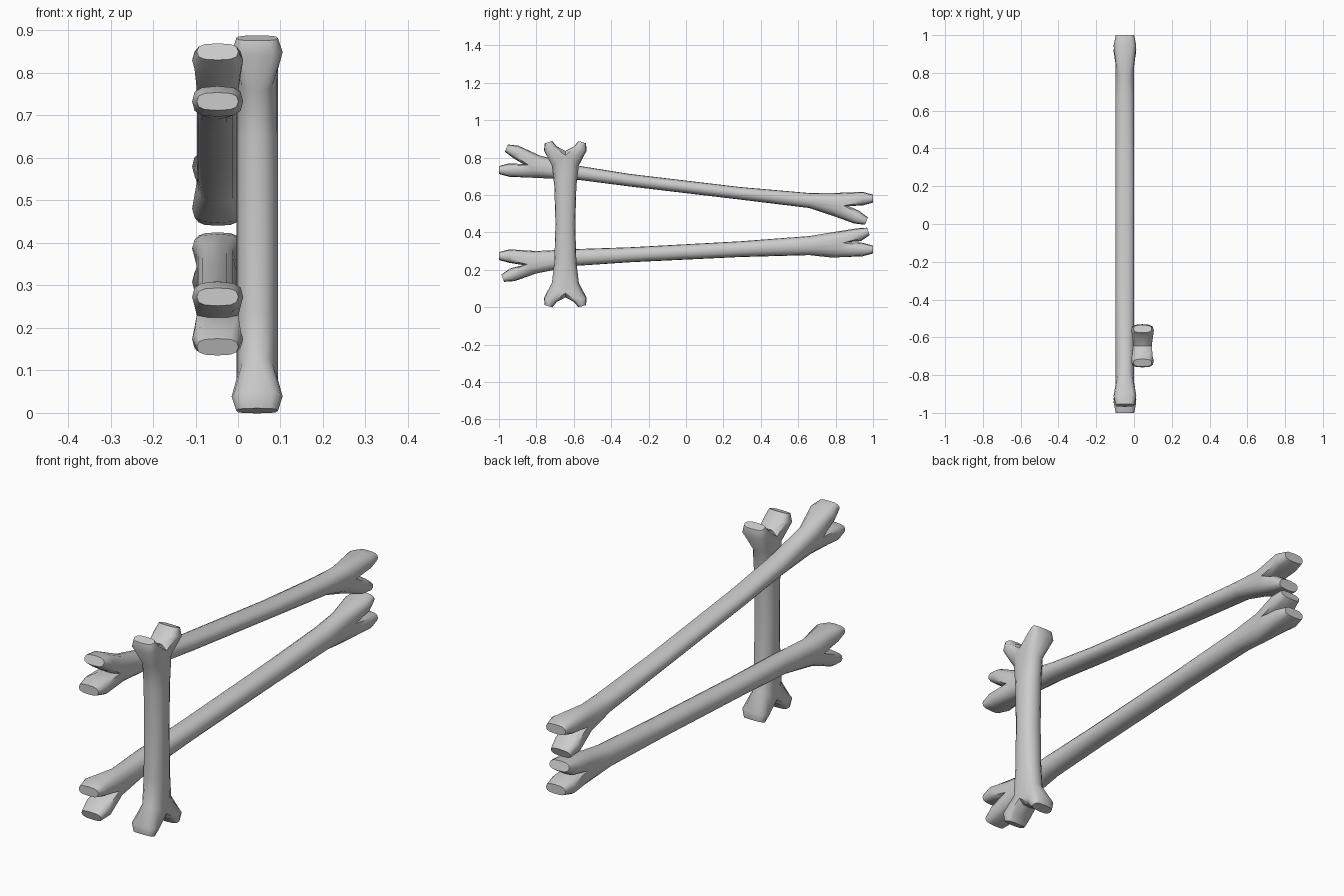
import bpy, bmesh, math
from mathutils import Vector

cube = bpy.data.objects.get("Cube")
if cube:
    bpy.data.objects.remove(cube, do_unlink=True)

bone_grey = bpy.data.materials.new("bone grey")
bone_grey.use_nodes = True
GREY = (0.6, 0.6, 0.6, 1)
bone_grey.diffuse_color = GREY
bone_grey.node_tree.nodes["Principled BSDF"].inputs["Base Color"].default_value = GREY

SIDES = 16
HALF = SIDES // 2
SHAFT_W, KNOB_W = 0.049, 0.06


def squared(value, power):
    """Push a sine or cosine outward for a boxier section."""
    return math.copysign(abs(value) ** power, value)


def build_bone(name, x, stations, ends, upright=False, reach=0.055):
    """Loft a shaft, then split each end ring into two knobs.
    stations: (along, low, high); ends: (notch, high_knob, low_knob),
    where a knob is (tip along, tip across, slope)."""
    bm = bmesh.new()

    def vert(off, p):
        y, z = (p.y, p.x) if upright else (p.x, p.y)
        return bm.verts.new((x + off, y, z))

    def bridge(one, two):
        n = len(one)
        for i in range(n):
            j = (i + 1) % n
            bm.faces.new((one[i], one[j], two[j], two[i]))

    def shaft_ring(along, low, high, notch=None):
        ring = []
        mid = Vector((along, (low + high) / 2))
        for k in range(SIDES):
            a = math.tau * k / SIDES
            c, s = math.cos(a), math.sin(a)
            p = mid + Vector((0, (high - low) / 2 * squared(s, 0.9)))
            if notch:
                # the groove between the knobs runs down the shaft sides
                p += (notch - mid) * 0.7 * c ** 4
            ring.append(vert(SHAFT_W * squared(c, 0.9), p))
        return ring

    def knob_ring(centre, outer, half, width, side):
        ring = []
        step = math.tau / (HALF + 4)
        for j in range(HALF + 4):
            a = math.pi / 2 + (j - HALF / 2) * step
            off = side * width * squared(math.cos(a), 0.7)
            ring.append(vert(off, centre + outer * half * squared(math.sin(a), 0.7)))
        return ring

    # shaft
    notches = [Vector(e[0]) for e in ends]
    rings = []
    for i, station in enumerate(stations):
        notch = notches[0] if i == 0 else notches[1] if i == len(stations) - 1 else None
        rings.append(shaft_ring(*station, notch))
    for one, two in zip(rings, rings[1:]):
        bridge(one, two)

    # forked ends
    for ring, notch, end, way in zip((rings[0], rings[-1]), notches, ends, (-1, 1)):
        saddle = [vert(SHAFT_W * f, notch) for f in (-0.5, 0, 0.5)]
        halves = (ring[:HALF + 1] + saddle, ring[HALF:] + ring[:1] + saddle[::-1])
        for base, (along, across, slope), side in zip(halves, end[1:], (1, -1)):
            aim = Vector((way, slope)).normalized()
            outer = Vector((-aim.y, aim.x)) * way * side
            tip = Vector((along, across))
            bulge = knob_ring(tip - aim * reach, outer, 0.036, KNOB_W, side)
            cap = knob_ring(tip, outer, 0.021, SHAFT_W, side)
            bridge(base, bulge)
            bridge(bulge, cap)
            bm.faces.new(cap)

    bmesh.ops.recalc_face_normals(bm, faces=bm.faces)
    mesh = bpy.data.meshes.new(name)
    bm.to_mesh(mesh)
    bm.free()
    mesh.materials.append(bone_grey)
    obj = bpy.data.objects.new(name, mesh)
    bpy.context.collection.objects.link(obj)
    bpy.ops.object.select_all(action='DESELECT')
    obj.select_set(True)
    bpy.context.view_layer.objects.active = obj
    bpy.ops.object.shade_smooth_by_angle(angle=math.radians(50))


# Two long bones lying front to back
build_bone("upper_long_bone", -0.048,
           [(-0.78, 0.69, 0.81), (-0.57, 0.68, 0.755), (-0.3, 0.645, 0.712),
            (0.29, 0.575, 0.642), (0.66, 0.53, 0.61), (0.78, 0.49, 0.61)],
           [((-0.87, 0.765), (-0.96, 0.85, 0.4), (-1, 0.733, 0)),
            ((0.87, 0.54), (1, 0.58, 0), (0.965, 0.46, -0.4))])
build_bone("lower_long_bone", -0.048,
           [(-0.8, 0.18, 0.3), (-0.6, 0.22, 0.31), (-0.3, 0.24, 0.32),
            (0.29, 0.268, 0.352), (0.66, 0.278, 0.38), (0.78, 0.265, 0.4)],
           [((-0.87, 0.225), (-1, 0.273, 0), (-0.98, 0.155, -0.35)),
            ((0.865, 0.348), (0.975, 0.405, 0.35), (1, 0.308, 0))])

# Short upright bone, the same at both ends
MID, TOP = -0.645, 0.887
shaft = [(0.13, 0.072), (0.24, 0.059), (TOP / 2, 0.053)]
shaft += [(TOP - z, r) for z, r in shaft[1::-1]]
forks = []
for z, notch, slope in ((0.005, 0.052, 0.3), (TOP - 0.005, TOP - 0.052, 0.3)):
    forks.append(((notch, MID), (z, MID + 0.09, slope), (z, MID - 0.09, -slope)))
build_bone("upright_bone", 0.045, [(z, MID - r, MID + r) for z, r in shaft],
           forks, upright=True, reach=0.035)
